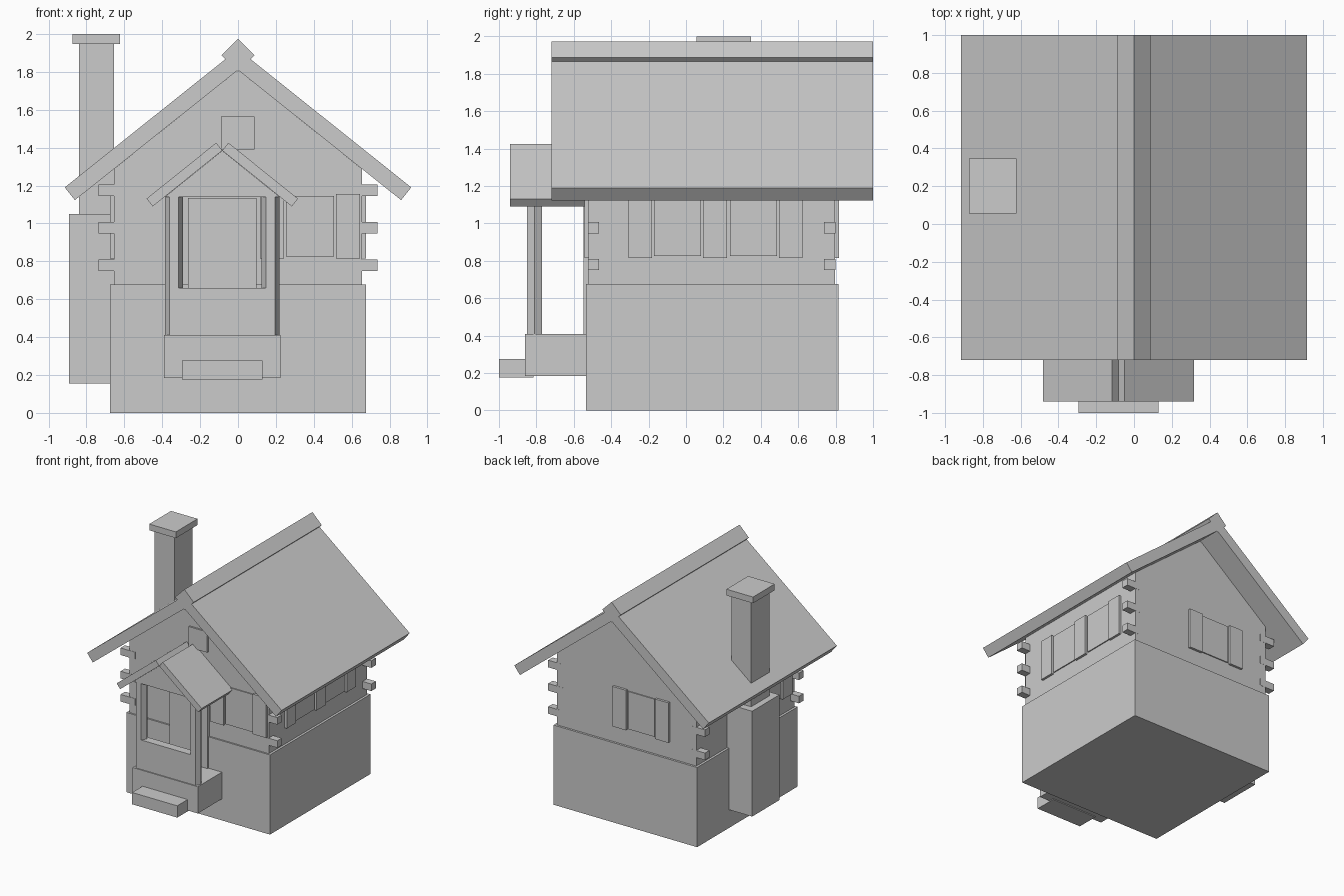
import bpy
import math

cube = bpy.data.objects.get("Cube")
if cube:
    bpy.data.objects.remove(cube, do_unlink=True)

grey = bpy.data.materials.new("plain_grey")
grey.use_nodes = True
COLOUR = (0.6, 0.6, 0.6, 1)
grey.diffuse_color = COLOUR
grey.node_tree.nodes["Principled BSDF"].inputs["Base Color"].default_value = COLOUR


def prism(name, outline, y0, y1):
    """Extrude an (x, z) outline, listed counter-clockwise from the front, along y."""
    n = len(outline)
    verts = [(x, y, z) for y in (y0, y1) for x, z in outline]
    faces = [tuple(range(n)), tuple(reversed(range(n, 2 * n)))]
    faces += [(i, i + n, (i + 1) % n + n, (i + 1) % n) for i in range(n)]
    mesh = bpy.data.meshes.new(name)
    mesh.from_pydata(verts, [], faces)
    mesh.materials.append(grey)
    obj = bpy.data.objects.new(name, mesh)
    bpy.context.collection.objects.link(obj)
    return obj


def box(name, x0, x1, y0, y1, z0, z1):
    return prism(name, [(x0, z0), (x1, z0), (x1, z1), (x0, z1)], y0, y1)


def roof_slab(name, cx, apex, eave_x, eave_z, thick, y0, y1, side, butt):
    """Sloping slab whose underside runs from the apex to the eave."""
    run, drop = eave_x, apex - eave_z
    length = math.hypot(run, drop)
    nx, nz = drop / length * thick, run / length * thick
    # mitred at the ridge, or square cut so the two slabs leave a notch
    top = (nx, apex + nz) if butt else (0, apex + thick * length / run)
    pts = [(0, apex), (eave_x, eave_z), (eave_x + nx, eave_z + nz), top]
    pts = [(cx + side * x, z) for x, z in pts]
    if side < 0:
        pts.reverse()
    prism(name, pts, y0, y1)


# Foundation and gabled walls
box("foundation", -0.675, 0.675, -0.535, 0.815, 0, 0.677)
prism("gabled_walls", [(-0.655, 0.66), (0.655, 0.66), (0.655, 1.287),
                       (0, 1.81), (-0.655, 1.287)], -0.522, 0.797)

# Main roof with its ridge beam
for side, label in ((-1, "right"), (1, "left")):
    roof_slab(label + "_roof", 0, 1.81, 0.861, 1.123, 0.086, -0.72, 1, side, False)
R = 0.087
prism("ridge_beam", [(0, 1.887 - R), (R, 1.887), (0, 1.887 + R), (-R, 1.887)], -0.72, 1)

# Log ends at the corners
for side, label in ((-1, "right"), (1, "left")):
    for y, end in ((-0.525, "front"), (0.738, "back")):
        for i, z in enumerate((0.75, 0.947, 1.145)):
            x0, x1 = sorted((side * 0.6, side * 0.737))
            box(f"{end}_{label}_log_end_{i}", x0, x1, y, y + 0.06, z, z + 0.06)


# Windows and shutters, laid along a wall
def wall_plate(name, wall, a, b, z0, z1, depth):
    if wall == "front":
        box(name, a, b, -0.522 - depth, -0.5, z0, z1)
    elif wall == "back":
        box(name, a, b, 0.78, 0.797 + depth, z0, z1)
    elif wall == "left":
        box(name, 0.63, 0.655 + depth, a, b, z0, z1)
    else:
        box(name, -0.655 - depth, -0.63, a, b, z0, z1)


def pane(wall, c):
    wall_plate(wall + "_window", wall, c - 0.126, c + 0.126, 0.825, 1.145, 0.009)


def shutter(wall, c):
    wall_plate(wall + "_shutter", wall, c - 0.063, c + 0.063, 0.815, 1.155, 0.02)


for wall, panes in (("front", [0.38]), ("back", [-0.143]),
                    ("left", [-0.045, 0.36]), ("right", [-0.2])):
    for c in panes:
        pane(wall, c)
    for c in [panes[0] - 0.2] + [p + 0.2 for p in panes]:
        shutter(wall, c)
wall_plate("attic_window", "front", -0.09, 0.086, 1.39, 1.565, 0.015)

# Chimney
box("chimney_base", -0.893, -0.64, 0.02, 0.387, 0.155, 1.05)
box("chimney_shaft", -0.84, -0.655, 0.08, 0.325, 1.0, 1.96)
box("chimney_cap", -0.873, -0.623, 0.055, 0.347, 1.947, 2.0)

# Porch floor, step, door and front rail
CX = -0.083
box("porch_floor", CX - 0.307, CX + 0.307, -0.86, -0.53, 0.183, 0.41)
box("porch_step", CX - 0.212, CX + 0.212, -1, -0.815, 0.176, 0.276)
box("door", CX - 0.18, CX + 0.18, -0.547, -0.5, 0.41, 1.133)
box("porch_rail", CX - 0.255, CX + 0.255, -0.851, -0.78, 0.41, 0.66)

# Six-sided porch posts
for side, label in ((-1, "right"), (1, "left")):
    bpy.ops.mesh.primitive_cylinder_add(
        vertices=6, radius=0.0475, depth=0.735,
        location=(CX + side * 0.255, -0.81, 0.7775),
        rotation=(0, 0, math.pi / 6))
    post = bpy.context.object
    post.name = label + "_porch_post"
    post.data.materials.append(grey)
    # turn so that one flat faces the front
    xs = [(post.rotation_euler.to_matrix() @ v.co).x for v in post.data.vertices]
    if max(xs) < 0.047:
        post.rotation_euler.z = 0

# Porch gable and roof
prism("porch_gable", [(CX - 0.303, 1.14), (CX + 0.303, 1.14), (CX, 1.384)], -0.853, -0.5)
for side, label in ((-1, "right"), (1, "left")):
    roof_slab(label + "_porch_roof", CX, 1.385, 0.367, 1.09, 0.052, -0.94, -0.5, side, True)
